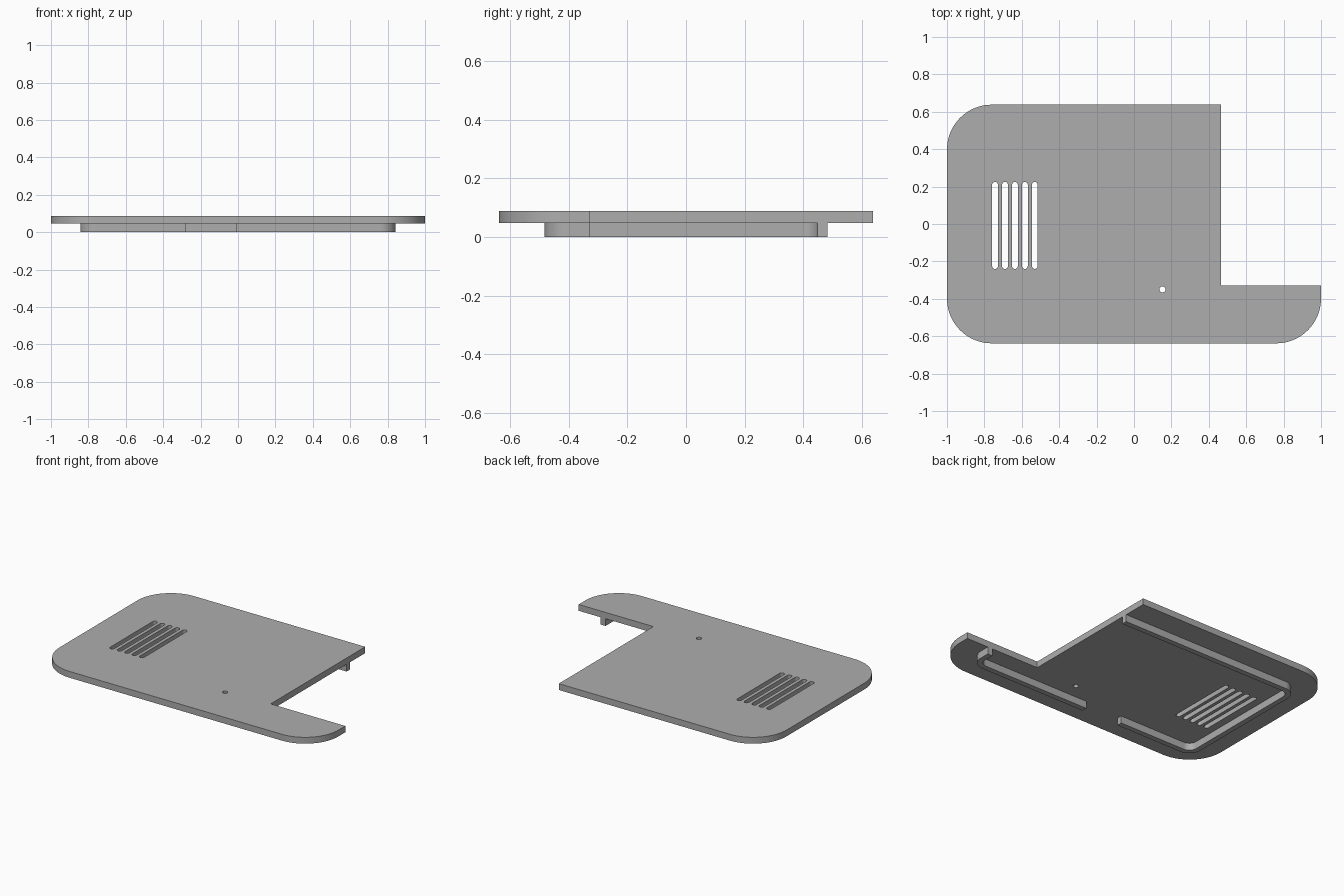
import bpy, bmesh, math

if "Cube" in bpy.data.objects:
    bpy.data.objects.remove(bpy.data.objects["Cube"])

grey = bpy.data.materials.new("plain grey")
grey.diffuse_color = (0.42, 0.42, 0.42, 1)
grey.use_nodes = True
grey.node_tree.nodes["Principled BSDF"].inputs["Base Color"].default_value = grey.diffuse_color


def arc(cx, cy, r, a0, a1, n=20):
    return [(cx + r * math.cos(math.radians(a0 + (a1 - a0) * i / n)),
             cy + r * math.sin(math.radians(a0 + (a1 - a0) * i / n))) for i in range(n + 1)]


def extruded(name, loops, z0, z1):
    """Fill closed 2D loops (inner loops become holes) and extrude from z0 to z1."""
    cu = bpy.data.curves.new(name + "_profile", 'CURVE')
    cu.dimensions = '2D'
    cu.fill_mode = 'BOTH'
    cu.extrude = (z1 - z0) / 2
    for pts in loops:
        s = cu.splines.new('POLY')
        s.points.add(len(pts) - 1)
        for p, (x, y) in zip(s.points, pts):
            p.co = (x, y, 0, 1)
        s.use_cyclic_u = True
    ob = bpy.data.objects.new(name, cu)
    bpy.context.collection.objects.link(ob)
    bpy.ops.object.select_all(action='DESELECT')
    ob.select_set(True)
    bpy.context.view_layer.objects.active = ob
    bpy.ops.object.convert(target='MESH')
    ob = bpy.context.view_layer.objects.active
    bm = bmesh.new()
    bm.from_mesh(ob.data)
    bmesh.ops.remove_doubles(bm, verts=bm.verts, dist=1e-5)
    bmesh.ops.translate(bm, verts=bm.verts, vec=(0, 0, (z0 + z1) / 2))
    bmesh.ops.recalc_face_normals(bm, faces=bm.faces)
    bm.to_mesh(ob.data)
    bm.free()
    ob.data.materials.clear()
    ob.data.materials.append(grey)
    bpy.ops.object.shade_smooth_by_angle(angle=math.radians(30))
    return ob


TOP, MID = 0.088, 0.047
W, D, R = 1.0, 0.638, 0.24
NX, NY = 0.465, -0.33          # inner corner of the notch

# Cover plate with corner notch, vent slots and a pin hole
outline = (arc(-W + R, -D + R, R, 180, 270) + arc(W - R, -D + R, R, 270, 360)
           + [(W, NY), (NX, NY), (NX, D)] + arc(-W + R, D - R, R, 90, 180))
sr = 0.0155
slots = []
for i in range(5):
    x = -0.743 + i * 0.0532
    slots.append(arc(x, 0.225 - sr, sr, 0, 180, 10) + arc(x, -0.24 + sr, sr, 180, 360, 10))
hole = arc(0.152, -0.35, 0.016, 0, 345, 23)
extruded("cover_plate", [outline] + slots + [hole], MID, TOP)


# Locating ribs under the plate, following a rounded rectangle
def rib_path(inset, part):
    w, d, r = 0.843 - inset, 0.483 - inset, 0.085 - inset
    if part == "short":
        return [(-0.01, -d)] + arc(w - r, -d + r, r, 270, 360) + [(w, NY)]
    return ([(NX, d)] + arc(-w + r, d - r, r, 90, 180)
            + arc(-w + r, -d + r, r, 180, 270) + [(-0.278, -d)])


for part in ("short", "long"):
    loop = rib_path(0, part) + rib_path(0.035, part)[::-1]
    extruded(part + "_rib", [loop], 0, MID)
